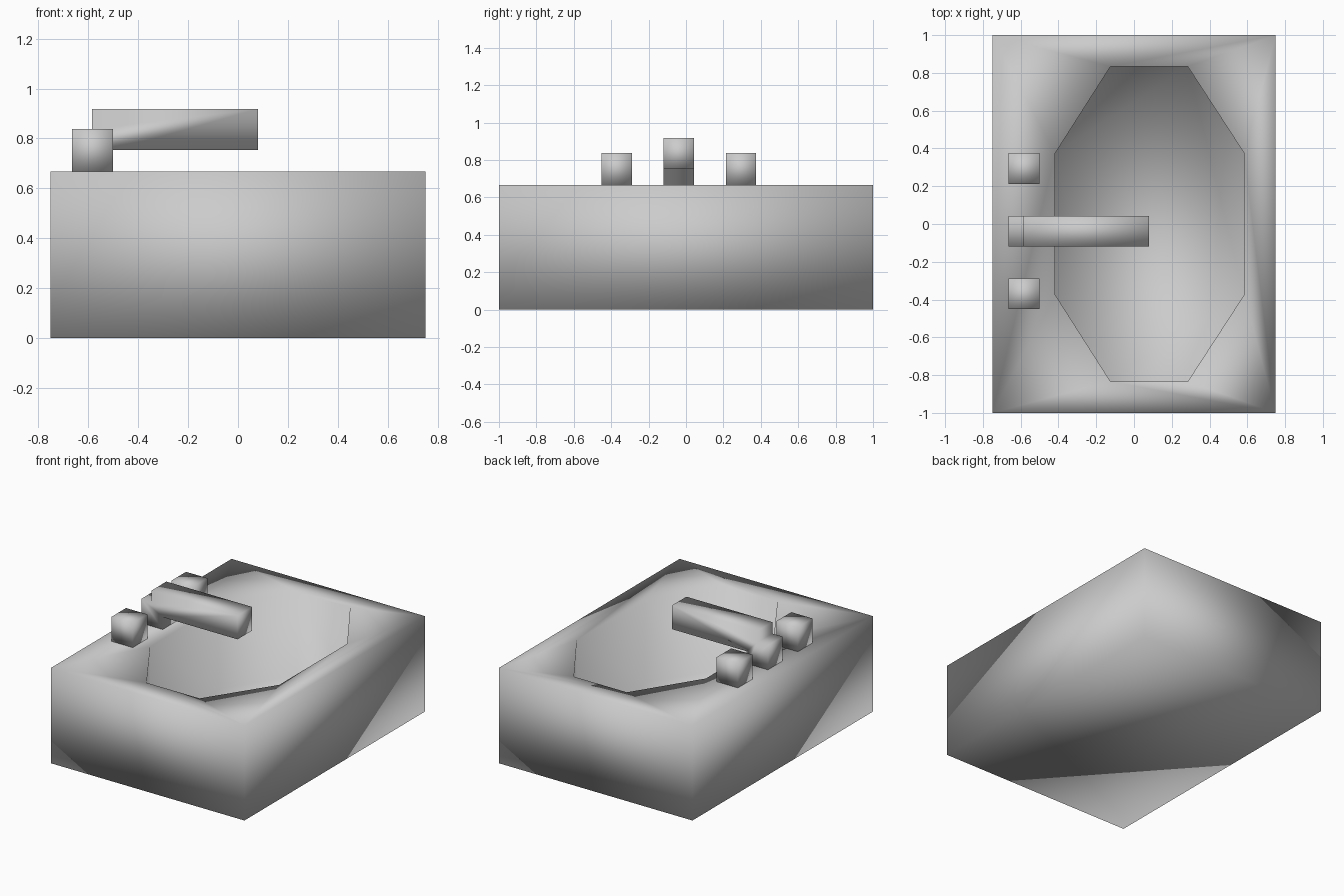
import bpy
import bmesh

cube = bpy.data.objects.get("Cube")
if cube:
    bpy.data.objects.remove(cube, do_unlink=True)

grey = bpy.data.materials.new("light_grey")
grey.use_nodes = True
grey.diffuse_color = (0.6, 0.6, 0.6, 1)
grey.node_tree.nodes["Principled BSDF"].inputs["Base Color"].default_value = grey.diffuse_color

HEIGHT, FLOOR = 0.667, 0.083
TAP_TOP = 0.838


def finish(bm, name):
    """Turn a bmesh into a softly shaded object."""
    bmesh.ops.recalc_face_normals(bm, faces=bm.faces[:])
    for face in bm.faces:
        face.smooth = True
    mesh = bpy.data.meshes.new(name)
    bm.to_mesh(mesh)
    bm.free()
    mesh.materials.append(grey)
    obj = bpy.data.objects.new(name, mesh)
    bpy.context.collection.objects.link(obj)
    return obj


def ring(bm, points, z):
    return [bm.verts.new((x, y, z)) for x, y in points]


def walls(bm, low, high):
    for i in range(len(low)):
        j = (i + 1) % len(low)
        bm.faces.new((low[i], low[j], high[j], high[i]))


def extrude_profile(name, profile, y0, y1):
    """Sweep an x-z profile along y."""
    bm = bmesh.new()
    ends = [[bm.verts.new((x, y, z)) for x, z in profile] for y in (y0, y1)]
    walls(bm, *ends)
    for end in ends:
        bm.faces.new(end)
    return finish(bm, name)


# Tub: outer block with an eight-sided basin sunk into its top
outer = [(-0.75, -1), (0.75, -1), (0.75, 1), (-0.75, 1)]
half = [(-0.417, -0.375), (-0.125, -0.833), (0.285, -0.833), (0.583, -0.375)]
basin = half + [(x, -y) for x, y in reversed(half)]
bm = bmesh.new()
base, top = ring(bm, outer, 0), ring(bm, outer, HEIGHT)
rim, floor = ring(bm, basin, HEIGHT), ring(bm, basin, FLOOR)
walls(bm, base, top)
walls(bm, floor, rim)
bm.faces.new(base)
bm.faces.new(floor)
# Deck between the outer edge and the basin rim
border = [bm.edges.get((loop[i - 1], loop[i])) for loop in (top, rim) for i in range(len(loop))]
bmesh.ops.triangle_fill(bm, edges=border, use_beauty=True, normal=(0, 0, 1))
finish(bm, "tub")

# Spout: short stem with a long overhanging arm
X0, X1 = -0.665, -0.5
MID, HALF = -0.038, 0.081
spout = [(X0, HEIGHT), (X1, HEIGHT), (X1, 0.753), (0.08, 0.753),
         (0.08, 0.918), (-0.585, 0.918), (-0.585, TAP_TOP), (X0, TAP_TOP)]
extrude_profile("spout", spout, MID - HALF, MID + HALF)

# Tap handles either side of the spout
block = [(X0, HEIGHT), (X1, HEIGHT), (X1, TAP_TOP), (X0, TAP_TOP)]
for name, side in (("right_handle", -1), ("left_handle", 1)):
    y = MID + side * 0.332
    extrude_profile(name, block, y - HALF, y + HALF)
